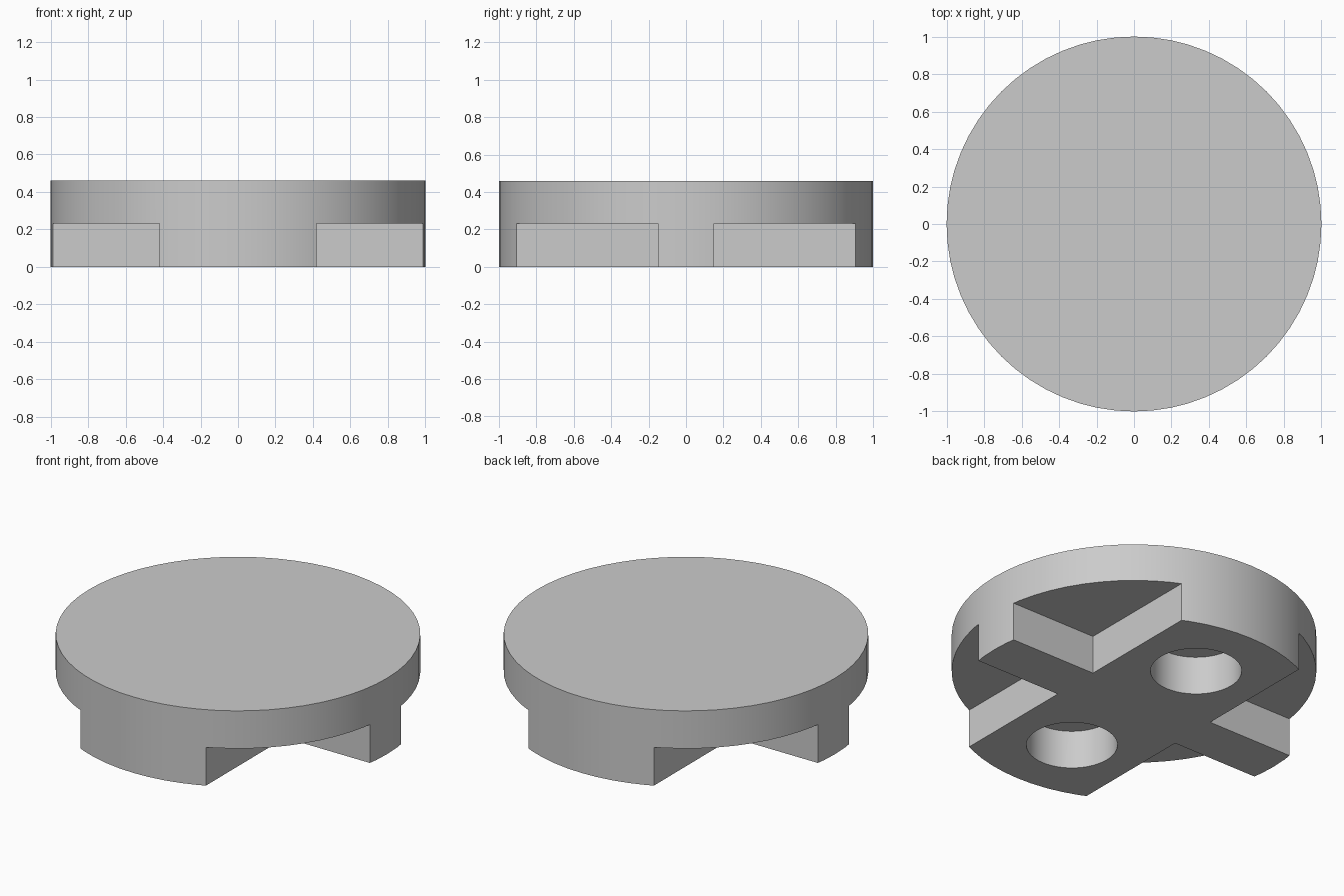
import bpy
from math import radians

cube = bpy.data.objects.get("Cube")
if cube:
    bpy.data.objects.remove(cube, do_unlink=True)

RADIUS, HEIGHT, STEP = 1.0, 0.46, 0.232   # disc size and depth of the underside cuts
ARM_X, ARM_Y = 0.42, 0.15                 # half widths of the cross arms
HOLE_R, HOLE_Y = 0.25, 0.53               # blind holes in the wide arm

grey = bpy.data.materials.new("light grey")
grey.use_nodes = True
grey.diffuse_color = (0.6, 0.6, 0.6, 1)
grey.node_tree.nodes["Principled BSDF"].inputs["Base Color"].default_value = (0.6, 0.6, 0.6, 1)


def cylinder(name, radius, bottom, top, y=0, sides=64):
    bpy.ops.mesh.primitive_cylinder_add(vertices=sides, radius=radius, depth=top - bottom,
                                        location=(0, y, (bottom + top) / 2))
    obj = bpy.context.object
    obj.name = name
    obj.data.materials.append(grey)
    return obj


def notch(sx, sy):
    # Box that clears one quadrant outside the cross
    bpy.ops.mesh.primitive_cube_add(size=1, location=(sx * (ARM_X + 0.5), sy * (ARM_Y + 0.5), STEP - 0.5))
    obj = bpy.context.object
    obj.name = "notch_cutter"
    obj.data.materials.append(grey)
    return obj


# Round body
body = cylinder("disc_with_cross_base", RADIUS, 0, HEIGHT)

# Four corner notches leave the cross; two blind holes sit in its wide arm
cutters = [notch(sx, sy) for sx in (-1, 1) for sy in (-1, 1)]
cutters += [cylinder("hole_cutter", HOLE_R, -0.2, STEP, s * HOLE_Y, 48) for s in (-1, 1)]

bpy.ops.object.select_all(action="DESELECT")
body.select_set(True)
bpy.context.view_layer.objects.active = body
for cutter in cutters:
    cutter.hide_render = True
    mod = body.modifiers.new("cut", "BOOLEAN")
    mod.operation = "DIFFERENCE"
    mod.solver = "EXACT"
    mod.object = cutter
    bpy.ops.object.modifier_apply(modifier=mod.name)
    bpy.data.objects.remove(cutter, do_unlink=True)

bpy.ops.object.shade_smooth_by_angle(angle=radians(30))
